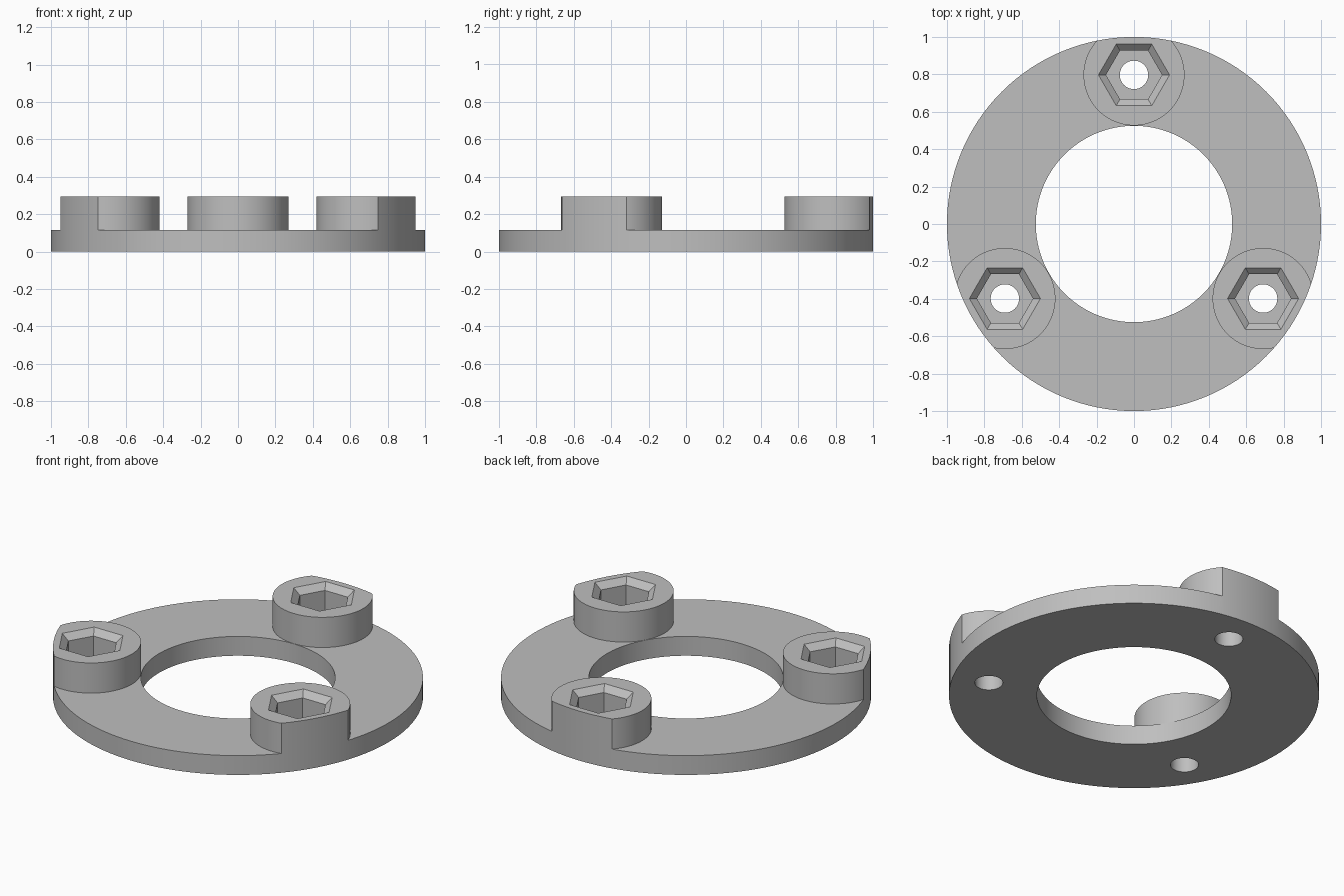
import bpy
import bmesh
from math import cos, sin, tau, radians

cube = bpy.data.objects.get("Cube")
if cube:
    bpy.data.objects.remove(cube, do_unlink=True)

PLATE_TOP, BOSS_TOP = 0.115, 0.295
OUTER, BORE = 1.0, 0.525
BOSS_RADIUS, BOLT_CIRCLE = 0.27, 0.797
HEX_RADIUS, HEX_MOUTH, HOLE_RADIUS = 0.15, 0.19, 0.076
CHAMFER = 0.035

grey = bpy.data.materials.new("plain grey")
grey.use_nodes = True
colour = (0.52, 0.52, 0.52, 1)
grey.diffuse_color = colour
grey.node_tree.nodes["Principled BSDF"].inputs["Base Color"].default_value = colour


def turned(name, sides, profile, centre=(0, 0)):
    """Solid lofted through (radius, height) rings, listed bottom to top."""
    bm = bmesh.new()
    rings = [[bm.verts.new((centre[0] + r * cos(tau * i / sides),
                            centre[1] + r * sin(tau * i / sides), z))
              for i in range(sides)] for r, z in profile]
    for low, high in zip(rings, rings[1:]):
        for i in range(sides):
            j = (i + 1) % sides
            bm.faces.new((low[i], low[j], high[j], high[i]))
    bm.faces.new(rings[0][::-1])
    bm.faces.new(rings[-1])
    mesh = bpy.data.meshes.new(name)
    bm.to_mesh(mesh)
    bm.free()
    obj = bpy.data.objects.new(name, mesh)
    bpy.context.collection.objects.link(obj)
    return obj


def cut(target, cutter):
    """Subtract the cutter from the target, then discard it."""
    mod = target.modifiers.new("cut", 'BOOLEAN')
    mod.operation = 'DIFFERENCE'
    mod.solver = 'EXACT'
    mod.object = cutter
    bpy.context.view_layer.objects.active = target
    bpy.ops.object.modifier_apply(modifier=mod.name)
    bpy.data.objects.remove(cutter, do_unlink=True)


# Bosses sit at the back and at both front corners
centres = [(BOLT_CIRCLE * cos(radians(a)), BOLT_CIRCLE * sin(radians(a)))
           for a in (90, 210, 330)]

# Full-height disc, milled down everywhere except at the bosses
flange = turned("flange_ring", 128, [(OUTER, 0), (OUTER, BOSS_TOP)])
mill = turned("mill_cutter", 64, [(1.3, PLATE_TOP), (1.3, 0.5)])
for c in centres:
    cut(mill, turned("boss_shape", 96, [(BOSS_RADIUS, 0), (BOSS_RADIUS, 0.7)], c))
cut(flange, mill)

# Central bore
cut(flange, turned("bore_cutter", 128, [(BORE, -0.1), (BORE, 0.5)]))

# Chamfered hexagonal pockets and bolt holes
for c in centres:
    cut(flange, turned("pocket_cutter", 6, [
        (HEX_RADIUS, PLATE_TOP), (HEX_RADIUS, BOSS_TOP - CHAMFER),
        (HEX_MOUTH, BOSS_TOP), (2 * HEX_MOUTH - HEX_RADIUS, BOSS_TOP + CHAMFER)], c))
    cut(flange, turned("hole_cutter", 48, [(HOLE_RADIUS, -0.1), (HOLE_RADIUS, 0.2)], c))

flange.data.materials.clear()
flange.data.materials.append(grey)
for poly in flange.data.polygons:
    poly.material_index = 0

bpy.ops.object.select_all(action='DESELECT')
flange.select_set(True)
bpy.context.view_layer.objects.active = flange
bpy.ops.object.shade_smooth_by_angle(angle=radians(30))
